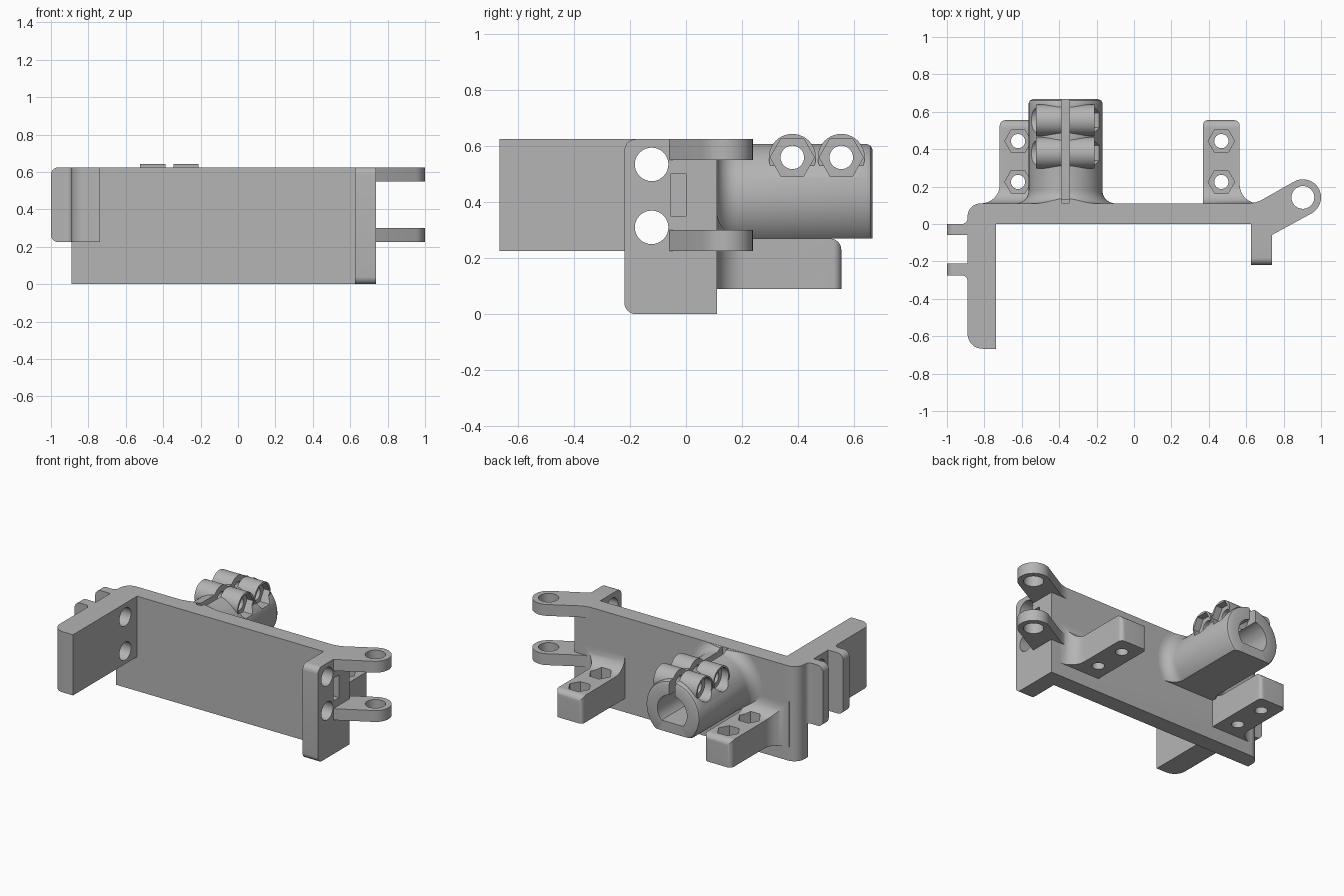
import bpy, bmesh, math
from mathutils import Vector

default = bpy.data.objects.get("Cube")
if default:
    bpy.data.objects.remove(default, do_unlink=True)

grey = bpy.data.materials.new("mid_grey")
grey.use_nodes = True
grey.diffuse_color = (0.46, 0.46, 0.46, 1)
grey.node_tree.nodes["Principled BSDF"].inputs["Base Color"].default_value = (0.46, 0.46, 0.46, 1)


def finish(name, bm):
    bmesh.ops.recalc_face_normals(bm, faces=bm.faces)
    mesh = bpy.data.meshes.new(name)
    bm.to_mesh(mesh)
    bm.free()
    mesh.materials.append(grey)
    obj = bpy.data.objects.new(name, mesh)
    bpy.context.collection.objects.link(obj)
    return obj


def rounded(points, steps=8):
    """Outline whose corners (a, b, radius) become arcs."""
    out = []
    for i, p in enumerate(points):
        corner = Vector(p[:2])
        if len(p) < 3:
            out.append(corner)
            continue
        u = (Vector(points[i - 1][:2]) - corner).normalized()
        v = (Vector(points[(i + 1) % len(points)][:2]) - corner).normalized()
        half = u.angle(v) / 2
        centre = corner + (u + v).normalized() * p[2] / math.sin(half)
        start = corner + u * p[2] / math.tan(half) - centre
        end = corner + v * p[2] / math.tan(half) - centre
        sweep = start.angle(end)
        for k in range(steps + 1):
            t = k / steps
            arc = (start * math.sin((1 - t) * sweep) + end * math.sin(t * sweep)) / math.sin(sweep)
            out.append(centre + arc)
    return out


def ring(a, b, r, n=32):
    return [(a + r * math.cos(math.tau * i / n), b + r * math.sin(math.tau * i / n)) for i in range(n)]


def prism(name, axis, outline, lo, hi):
    """Extrude an outline along an axis."""
    place = {"x": lambda a, b, h: (h, a, b),
             "y": lambda a, b, h: (a, h, b),
             "z": lambda a, b, h: (a, b, h)}[axis]
    bm = bmesh.new()
    low, high = ([bm.verts.new(place(a, b, h)) for a, b in rounded(outline)] for h in (lo, hi))
    bm.faces.new(low)
    bm.faces.new(high)
    for i in range(len(low)):
        bm.faces.new((low[i - 1], low[i], high[i], high[i - 1]))
    return finish(name, bm)


def box(name, x0, x1, y0, y1, z0, z1):
    return prism(name, "z", [(x0, y0), (x1, y0), (x1, y1), (x0, y1)], z0, z1)


def combine(obj, other, operation):
    mod = obj.modifiers.new("combine", "BOOLEAN")
    mod.operation, mod.solver, mod.object = operation, "EXACT", other
    bpy.context.view_layer.objects.active = obj
    bpy.ops.object.modifier_apply(modifier=mod.name)
    bpy.data.objects.remove(other, do_unlink=True)


def cut(obj, other):
    combine(obj, other, "DIFFERENCE")


# Back plate
body = prism("bracket_body", "z", [(-0.89, 0), (0.737, 0), (0.737, 0.11), (-0.89, 0.11, 0.07)], 0, 0.625)

# Long side arm with two tabs on its outside
arm = prism("side_arm", "z", [
    (-1, 0), (-0.89, 0, 0.03), (-0.89, 0.11, 0.07), (-0.7, 0.11), (-0.7, 0), (-0.737, 0),
    (-0.737, -0.667), (-0.89, -0.667, 0.08), (-0.89, -0.275, 0.03), (-1, -0.275),
    (-1, -0.21), (-0.89, -0.21), (-0.89, -0.06), (-1, -0.06)], 0.225, 0.625)
combine(arm, prism("tab_rounding", "y", [
    (-1, 0.225, 0.04), (-0.5, 0.225), (-0.5, 0.625), (-1, 0.625, 0.04)], -1, 1), "INTERSECT")
combine(body, arm, "UNION")

# Short flange on the other end
flange = prism("end_flange", "x", [
    (-0.22, 0, 0.04), (0.11, 0), (0.11, 0.625), (-0.22, 0.625, 0.04)], 0.625, 0.737)
combine(body, flange, "UNION")

# Bolt holes through flange and arm, and the flange slot
for z in (0.31, 0.535):
    cut(body, prism("bolt_hole", "x", ring(-0.123, z, 0.06), -1.1, 1.1))
cut(body, box("flange_slot", 0.5, 0.9, -0.055, 0, 0.35, 0.5))

# Hinge ears
EX, EY, ER = 0.903, 0.142, 0.097
nose = [(EX + ER * math.cos(math.radians(a)), EY + ER * math.sin(math.radians(a))) for a in range(-60, 121, 10)]
for name, z in (("upper_hinge_ear", 0.55), ("lower_hinge_ear", 0.225)):
    ear = prism(name, "z", [(0.735, -0.06)] + nose +
                [(0.65, 0.11, 0.18), (0.59, 0.11), (0.59, 0.105), (0.735, 0.105)], z, z + 0.075)
    cut(ear, prism("pin_hole", "z", ring(EX, EY, 0.061), 0, 1))

# Mounting feet with nut pockets
for name, cx, s in (("left_mounting_foot", 0.467, 1), ("right_mounting_foot", -0.62, -1)):
    foot = prism(name, "z", [
        (cx - s * 0.098, 0.1), (cx - s * 0.098, 0.555, 0.025), (cx + s * 0.098, 0.555, 0.03),
        (cx + s * 0.098, 0.11, 0.1), (cx + s * 0.21, 0.11), (cx + s * 0.21, 0.1)], 0.09, 0.4)
    combine(foot, prism("foot_side", "x", [
        (0.1, 0.09), (0.6, 0.09), (0.6, 0.1), (0.555, 0.1), (0.555, 0.27, 0.04),
        (0.11, 0.27, 0.1), (0.11, 0.39), (0.1, 0.39)], -1, 1), "INTERSECT")
    for y in (0.225, 0.443):
        cut(foot, prism("screw_hole", "z", ring(cx, y, 0.038), 0, 1))
        cut(foot, prism("nut_pocket", "z", ring(cx, y, 0.071, 6), 0.2, 1))

# Clamp barrel, turned about its own axis with a flared root
CX, CZ, R, F = -0.366, 0.412, 0.197, 0.07
profile = [(0, 0.1), (R + F, 0.1)]
for k in range(9):
    a = math.radians(90 * k / 8)
    profile.append((R + F - F * math.sin(a), 0.11 + F - F * math.cos(a)))
profile += [(R, 0.647), (R - 0.006, 0.66), (R - 0.02, 0.667), (0, 0.667)]
bm = bmesh.new()
verts = [bm.verts.new((CX + r, y, CZ)) for r, y in profile]
edges = [bm.edges.new(pair) for pair in zip(verts, verts[1:])]
bmesh.ops.spin(bm, geom=verts + edges, cent=(CX, 0, CZ), axis=(0, 1, 0), angle=math.tau, steps=64)
bmesh.ops.remove_doubles(bm, verts=bm.verts, dist=0.0001)
clamp = finish("clamp_barrel", bm)
combine(clamp, box("barrel_trim", -1, 1, 0, 1, 0.27, 0.624), "INTERSECT")

# Clamp screw bosses
BOSS_Y, BOSS_Z = (0.38, 0.555), 0.56
for y in BOSS_Y:
    combine(clamp, prism("screw_boss", "x", ring(y, BOSS_Z, 0.084, 40), -0.525, -0.21), "UNION")

# Flat-bottomed bore, clamping gap, screw holes and pockets
bore = prism("bore", "y", ring(CX, CZ, 0.108, 40), 0.13, 0.8)
combine(bore, box("bore_flat", -1, 1, 0, 1, CZ - 0.075, 1), "INTERSECT")
cut(clamp, bore)
cut(clamp, box("clamping_gap", CX - 0.022, CX + 0.022, 0.112, 0.8, CZ, 0.8))
for y in BOSS_Y:
    cut(clamp, prism("clamp_screw_hole", "x", ring(y, BOSS_Z, 0.042), -0.7, 0))
    cut(clamp, prism("hex_pocket", "x", ring(y, BOSS_Z, 0.079, 6), -0.255, 0))
    cut(clamp, prism("head_pocket", "x", ring(y, BOSS_Z, 0.073), -0.7, -0.475))

# Smooth curves, sharp edges
bpy.ops.object.select_all(action="DESELECT")
for obj in bpy.context.collection.objects:
    if obj.type == "MESH":
        obj.select_set(True)
        bpy.context.view_layer.objects.active = obj
bpy.ops.object.shade_smooth_by_angle(angle=math.radians(30))
